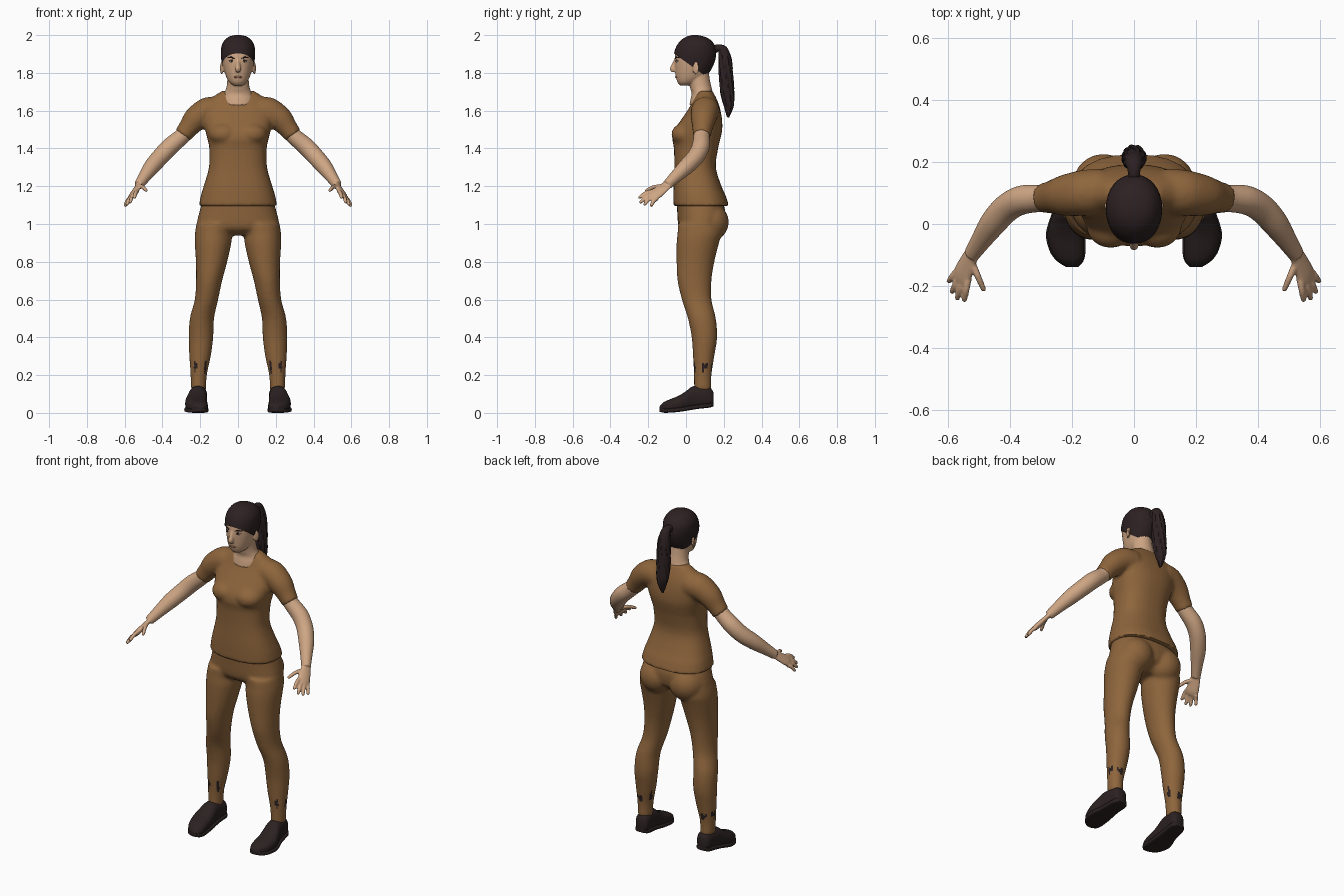
import bpy, bmesh, math
from mathutils import Vector, Matrix

if "Cube" in bpy.data.objects:
    bpy.data.objects.remove(bpy.data.objects["Cube"])


def material(name, rgb):
    m = bpy.data.materials.new(name)
    m.use_nodes = True
    m.diffuse_color = (*rgb, 1)
    bsdf = m.node_tree.nodes["Principled BSDF"]
    bsdf.inputs["Base Color"].default_value = (*rgb, 1)
    bsdf.inputs["Roughness"].default_value = 0.8
    return m


CLOTH = material("brown cloth", (0.27, 0.13, 0.045))
SKIN = material("skin", (0.62, 0.38, 0.23))
HAIR = material("dark hair", (0.026, 0.015, 0.016))
SHOE = material("shoe leather", (0.024, 0.015, 0.015))
LIP = material("lips", (0.42, 0.2, 0.13))
EYE = material("eye white", (0.5, 0.42, 0.36))


def spline(a, b, c, d, t):
    return 0.5 * (2 * b + (c - a) * t + (2 * a - 5 * b + 4 * c - d) * t * t
                  + (3 * b - a - 3 * c + d) * t ** 3)


def loft(bm, keys, power=2.0, n=32, steps=4):
    """Skin over key rings given as (centre, half axis u, half axis v)."""
    rings = []
    last = len(keys) - 1
    for i in range(last):
        four = [keys[max(0, min(last, i + k))] for k in (-1, 0, 1, 2)]
        for s in range(steps):
            rings.append([spline(*col, s / steps) for col in zip(*four)])
    rings.append(keys[-1])
    loops = []
    for c, u, v in rings:
        loop = []
        for k in range(n):
            a = math.tau * k / n
            x, y = math.cos(a), math.sin(a)
            x = math.copysign(abs(x) ** (2 / power), x)
            y = math.copysign(abs(y) ** (2 / power), y)
            loop.append(bm.verts.new(c + u * x + v * y))
        loops.append(loop)
    for a, b in zip(loops, loops[1:]):
        for k in range(n):
            j = (k + 1) % n
            bm.faces.new((a[k], a[j], b[j], b[k]))
    bm.faces.new(loops[0][::-1])
    bm.faces.new(loops[-1])


def stack(rows, grow=0.0):
    """Horizontal rings from rows of (z, centre x, half width, front y, back y)."""
    return [(Vector((x, (f + b) / 2, z)), Vector((w + grow, 0, 0)),
             Vector((0, (b - f) / 2 + grow, 0))) for z, x, w, f, b in rows]


def tube(rows, wide=(0, 1, 0), flat=1.0):
    """Rings across a path of (x, y, z, radius)."""
    pts = [Vector(r[:3]) for r in rows]
    keys = []
    for i, r in enumerate(rows):
        t = (pts[min(i + 1, len(pts) - 1)] - pts[max(i - 1, 0)]).normalized()
        w = Vector(wide)
        u = (w - t * w.dot(t)).normalized()
        keys.append((pts[i], u * r[3], t.cross(u) * r[3] * flat))
    return keys


def ball(bm, centre, radii, tilt=0.0):
    m = Matrix.Translation(centre) @ Matrix.Rotation(tilt, 4, 'Z') @ Matrix.Diagonal((*radii, 1))
    bmesh.ops.create_uvsphere(bm, u_segments=20, v_segments=12, radius=1, matrix=m)


def mirror(bm):
    new = bmesh.ops.duplicate(bm, geom=bm.verts[:] + bm.edges[:] + bm.faces[:])["geom"]
    for v in new:
        if isinstance(v, bmesh.types.BMVert):
            v.co.x *= -1


def finish(bm, name, *mats, voxel=0, smooth=4, angle=50):
    bmesh.ops.recalc_face_normals(bm, faces=bm.faces)
    me = bpy.data.meshes.new(name)
    bm.to_mesh(me)
    bm.free()
    ob = bpy.data.objects.new(name, me)
    bpy.context.collection.objects.link(ob)
    bpy.ops.object.select_all(action='DESELECT')
    ob.select_set(True)
    bpy.context.view_layer.objects.active = ob
    if voxel:  # fuse overlapping volumes into one skin
        r = ob.modifiers.new("fuse", 'REMESH')
        r.mode, r.voxel_size = 'VOXEL', voxel
        s = ob.modifiers.new("soften", 'SMOOTH')
        s.factor, s.iterations = 0.5, smooth
        for m in ("fuse", "soften"):
            bpy.ops.object.modifier_apply(modifier=m)
    ob.data.materials.clear()
    for m in mats:
        ob.data.materials.append(m)
    bpy.ops.object.shade_smooth_by_angle(angle=math.radians(angle))
    return ob


# Shirt: torso, bust and sleeves
bm = bmesh.new()
loft(bm, tube([(.1, .105, 1.6, .075), (.165, .1, 1.595, .074), (.225, .092, 1.555, .066),
               (.265, .087, 1.505, .053), (.293, .083, 1.468, .048)]))
ball(bm, (.075, -.005, 1.475), (.08, .073, .06))
mirror(bm)
loft(bm, stack([(1.095, 0, .208, -.067, .228), (1.15, 0, .197, -.067, .21),
                (1.2, 0, .182, -.066, .188), (1.3, 0, .154, -.062, .158),
                (1.4, 0, .152, -.064, .17), (1.45, 0, .162, -.072, .182),
                (1.5, 0, .174, -.06, .192), (1.56, 0, .185, -.02, .19),
                (1.62, 0, .18, .02, .178), (1.66, 0, .15, .04, .163),
                (1.69, 0, .108, .055, .148), (1.705, 0, .085, .065, .14)]), power=2.4)
finish(bm, "shirt", CLOTH, voxel=.01)

# Trousers: legs, seat and hips, with dark worn patches above the ankle
bm = bmesh.new()
loft(bm, stack([(1.0, .12, .1, -.042, .19), (.95, .13, .098, -.045, .19),
                (.9, .132, .097, -.05, .175), (.8, .14, .083, -.05, .15),
                (.7, .153, .069, -.045, .135), (.6, .167, .062, -.022, .135),
                (.5, .191, .064, .01, .158), (.4, .196, .065, .03, .165),
                (.3, .201, .057, .037, .15), (.2, .208, .043, .042, .135),
                (.12, .209, .04, .042, .135)]))
ball(bm, (.098, .13, 1.01), (.1, .097, .1))
mirror(bm)
loft(bm, stack([(1.13, 0, .185, -.05, .185), (1.07, 0, .203, -.047, .208),
                (1.0, 0, .218, -.042, .2), (.97, 0, .2, -.03, .17),
                (.94, 0, .13, .01, .13)]), power=2.3)
legs = finish(bm, "trousers", CLOTH, SHOE, voxel=.01)
for p in legs.data.polygons:
    c = p.center
    a = math.atan2(c.y - .09, abs(c.x) - .206)
    wave = math.sin(5 * a + .6) + .6 * math.sin(11 * a + 2)
    if abs(c.z - .243 - .008 * math.sin(3 * a)) < .024 * wave:
        p.material_index = 1

# Arms with hands
bm = bmesh.new()
loft(bm, tube([(.24, .088, 1.53, .042), (.293, .083, 1.468, .043), (.36, .078, 1.41, .047),
               (.41, .052, 1.357, .046), (.455, .003, 1.305, .043), (.495, -.055, 1.25, .033),
               (.525, -.1, 1.207, .026)]))
across = (.04, .035, -.035)
loft(bm, tube([(.515, -.08, 1.222, .026), (.535, -.12, 1.19, .032), (.552, -.16, 1.16, .038),
               (.56, -.183, 1.147, .032)], across, .42))
for knuckle, tip in (((.535, -.175, 1.173), (.549, -.252, 1.138)),
                     ((.55, -.175, 1.158), (.573, -.246, 1.112)),
                     ((.563, -.168, 1.145), (.59, -.224, 1.1)),
                     ((.573, -.153, 1.135), (.6, -.188, 1.093)),
                     ((.525, -.12, 1.2), (.483, -.218, 1.176))):
    a, b = Vector(knuckle), Vector(tip)
    mid = a.lerp(b, .5) + Vector((0, 0, .008))
    loft(bm, tube([(*a, .012), (*mid, .011), (*a.lerp(b, .9), .009), (*b, .004)]), n=12)
mirror(bm)
finish(bm, "arms", SKIN, voxel=.005)

# Shoes: upper and sole from the same outline
shoe = [(.145, .205, .026, .034, .11), (.125, .205, .042, .028, .135), (.07, .21, .046, .022, .143),
        (.03, .214, .05, .016, .138), (0, .218, .056, .011, .115), (-.04, .221, .06, .005, .09),
        (-.09, .214, .054, .001, .07), (-.12, .206, .04, .001, .055), (-.139, .2, .018, .006, .035)]
for name, sole in (("shoe_uppers", False), ("shoe_soles", True)):
    bm = bmesh.new()
    keys = []
    for y, x, w, low, high in shoe:
        high = low + .024 if sole else high
        keys.append((Vector((x, y, (low + high) / 2)), Vector((w * (1.06 if sole else .98), 0, 0)),
                     Vector((0, 0, (high - low) / 2))))
    loft(bm, keys, power=5 if sole else 2.5)
    mirror(bm)
    finish(bm, name, SHOE)

# Head, neck, nose and ears
skull = [(1.733, 0, .024, -.03, .02), (1.75, 0, .046, -.045, .06), (1.78, 0, .063, -.054, .105),
         (1.82, 0, .075, -.058, .132), (1.86, 0, .082, -.06, .148), (1.9, 0, .085, -.057, .154),
         (1.94, 0, .08, -.042, .146), (1.97, 0, .062, -.017, .122), (1.987, 0, .038, .012, .088),
         (1.994, 0, .008, .04, .055)]
bm = bmesh.new()
loft(bm, stack(skull), power=2.1)
loft(bm, stack([(1.63, 0, .08, .018, .13), (1.66, 0, .084, .024, .14), (1.69, 0, .075, .03, .142),
                (1.72, 0, .062, .022, .136), (1.76, 0, .057, .014, .127), (1.81, 0, .055, .01, .12)]))
loft(bm, tube([(0, -.052, 1.872, .009), (0, -.063, 1.845, .011), (0, -.069, 1.822, .015),
               (0, -.062, 1.806, .012)], (1, 0, 0), 1.1), n=16)
for s in (-1, 1):
    ball(bm, (s * .086, .052, 1.825), (.007, .019, .034), s * -.45)
finish(bm, "head", SKIN, voxel=.005, smooth=3)

# Hair cap, trimmed along a hairline sloping down to the nape
bm = bmesh.new()
loft(bm, stack(skull, .006), power=2.1)
for v in bm.verts:
    v.co.z += .006
bmesh.ops.bisect_plane(bm, geom=bm.verts[:] + bm.edges[:] + bm.faces[:], clear_inner=True,
                       plane_co=(0, 0, 1.857), plane_no=(0, .72, 1))
finish(bm, "hair_cap", HAIR)

# Ponytail with a band and wavy strands
bm = bmesh.new()
loft(bm, tube([(0, .14, 1.915, .022), (0, .168, 1.932, .02), (0, .193, 1.925, .026),
               (0, .207, 1.87, .035), (0, .212, 1.79, .038), (0, .218, 1.7, .037),
               (0, .226, 1.63, .028), (0, .222, 1.565, .006)], (1, 0, 0), .95), n=40, steps=6)
for v in bm.verts:
    if v.co.z < 1.9:
        a = math.atan2(v.co.y - .215, v.co.x)
        push = 1 + .09 * math.sin(9 * a + 40 * v.co.z)
        v.co.x *= push
        v.co.y = .215 + (v.co.y - .215) * push
finish(bm, "ponytail", HAIR)

# Face details
bm = bmesh.new()
ball(bm, (.034, -.046, 1.862), (.014, .008, .006), .35)
mirror(bm)
finish(bm, "eyes", EYE)
bm = bmesh.new()
ball(bm, (.033, -.05, 1.862), (.006, .006, .006))
loft(bm, tube([(.016, -.056, 1.874, .002), (.034, -.051, 1.882, .004), (.056, -.036, 1.88, .002)]), n=8)
loft(bm, tube([(.019, -.054, 1.862, .001), (.034, -.051, 1.869, .0025), (.051, -.039, 1.863, .001)]), n=8)
mirror(bm)
finish(bm, "brows_and_pupils", HAIR)
bm = bmesh.new()
ball(bm, (0, -.05, 1.778), (.023, .008, .006))
finish(bm, "lips", LIP)
